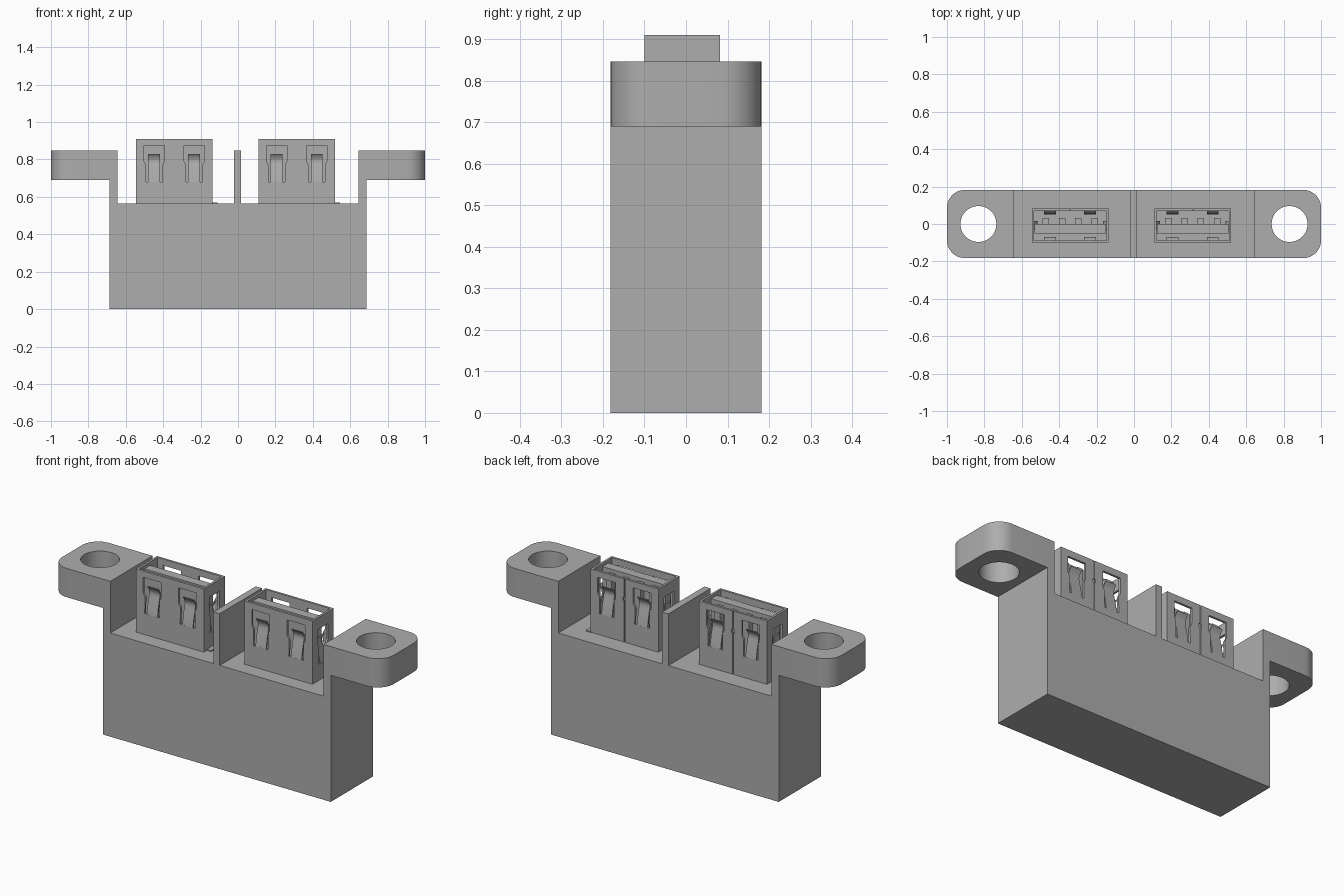
import bpy, bmesh, math
from mathutils import Vector

if "Cube" in bpy.data.objects:
    bpy.data.objects.remove(bpy.data.objects["Cube"], do_unlink=True)

grey = bpy.data.materials.new("plain grey")
grey.use_nodes = True
COLOR = (0.42, 0.42, 0.42, 1)
grey.diffuse_color = COLOR
grey.node_tree.nodes["Principled BSDF"].inputs["Base Color"].default_value = COLOR


def make(name, bm):
    bmesh.ops.recalc_face_normals(bm, faces=bm.faces)
    mesh = bpy.data.meshes.new(name)
    bm.to_mesh(mesh)
    bm.free()
    mesh.materials.append(grey)
    obj = bpy.data.objects.new(name, mesh)
    bpy.context.collection.objects.link(obj)
    return obj


def extrude(name, points, direction):
    """Solid made by sweeping a closed outline along a vector."""
    bm = bmesh.new()
    face = bm.faces.new([bm.verts.new(p) for p in points])
    new = bmesh.ops.extrude_face_region(bm, geom=[face])["geom"]
    bmesh.ops.translate(bm, vec=direction,
                        verts=[v for v in new if isinstance(v, bmesh.types.BMVert)])
    return make(name, bm)


def box(name, x0, x1, y0, y1, z0, z1):
    return extrude(name, [(x0, y0, z0), (x1, y0, z0), (x1, y1, z0), (x0, y1, z0)],
                   (0, 0, z1 - z0))


def activate(obj):
    bpy.ops.object.select_all(action="DESELECT")
    obj.select_set(True)
    bpy.context.view_layer.objects.active = obj


def cut(obj, cutter):
    activate(obj)
    mod = obj.modifiers.new("cut", "BOOLEAN")
    mod.operation, mod.solver, mod.object = "DIFFERENCE", "EXACT", cutter
    bpy.ops.object.modifier_apply(modifier=mod.name)
    bpy.data.objects.remove(cutter, do_unlink=True)


def smooth(obj):
    activate(obj)
    bpy.ops.object.shade_smooth_by_angle(angle=math.radians(30))


# Housing: front outline with two bays, a divider and two mounting ears
W, D = 0.687, 0.182
BAY, TOP, EAR, WALL = 0.565, 0.847, 0.69, 0.643
outline = [(-W, 0), (W, 0), (W, EAR), (1, EAR), (1, TOP), (WALL, TOP), (WALL, BAY),
           (0.017, BAY), (0.017, TOP), (-0.021, TOP), (-0.021, BAY),
           (-WALL, BAY), (-WALL, TOP), (-1, TOP), (-1, EAR), (-W, EAR)]
housing = extrude("housing", [(x, -D, z) for x, z in outline], (0, 2 * D, 0))

# Rounded ear corners
bm = bmesh.new()
bm.from_mesh(housing.data)
corners = [e for e in bm.edges if all(abs(v.co.x) > 0.99 for v in e.verts)
           and abs(e.verts[0].co.z - e.verts[1].co.z) > 0.1]
bmesh.ops.bevel(bm, geom=corners, offset=0.095, segments=10, profile=0.5, affect="EDGES")
bm.to_mesh(housing.data)
bm.free()

# Screw holes
for side in (-1, 1):
    ring = [(side * 0.832 + 0.096 * math.cos(a), 0.096 * math.sin(a), 0.6)
            for a in (math.tau * i / 48 for i in range(48))]
    cut(housing, extrude("hole_cutter", ring, (0, 0, 0.4)))
smooth(housing)

# Socket dimensions, relative to the socket centre
HX, HY, CY, RIM, T = 0.205, 0.091, -0.009, 0.91, 0.012


def window(center, axis):
    """Cutter for a spring window: wide head, narrower legs."""
    half = [(0.045, 0.68), (0.043, 0.77), (0.054, 0.79), (0.054, 0.875)]
    shape = half + [(-u, z) for u, z in reversed(half)]
    if axis == "Y":
        return extrude("window_cutter", [(center + u, -0.3, z) for u, z in shape], (0, 0.6, 0))
    return extrude("window_cutter", [(center - 0.3, CY + u * 0.8, z - 0.03) for u, z in shape],
                   (0.6, 0, 0))


def spring(name, origin, out, width, drop=0.0):
    """Bent leaf spring: leans into the socket, its tip flares back out."""
    out = Vector(out)
    along = Vector((-out.y, out.x, 0))
    path = [(0, 0.678), (-0.008, 0.73), (-0.019, 0.775), (-0.022, 0.79),
            (-0.020, 0.804), (-0.012, 0.818), (-0.003, 0.83)]
    points = [Vector(origin) + out * d + Vector((0, 0, z - drop)) for d, z in path]
    loop = points + [p - out * 0.008 for p in reversed(points)]
    smooth(extrude(name, [p - along * width / 2 for p in loop], along * width))


def socket(name, cx):
    # Open metal shell
    shell = box(name + "_shell", cx - HX, cx + HX, CY - HY, CY + HY, BAY - 0.005, RIM)
    cut(shell, box("cavity", cx - HX + T, cx + HX - T, CY - HY + T, CY + HY - T, 0.6, 1))
    for s in (-1, 1):
        cut(shell, window(cx + s * 0.107, "Y"))
    cut(shell, window(cx, "X"))
    # Rear seam with its small locking notch
    back = CY + HY
    cut(shell, box("seam", cx - 0.002, cx + 0.002, back - 0.006, back + 0.1, BAY, 1))
    cut(shell, box("notch", cx - 0.008, cx + 0.008, back - 0.006, back + 0.1, 0.79, 0.81))
    # Contact springs on all four walls
    for s in (-1, 1):
        for o in (-1, 1):
            spring(name + "_spring", (cx + s * 0.107, CY + o * HY, 0), (0, o, 0), 0.064)
        spring(name + "_side_spring", (cx + s * HX, CY, 0), (s, 0, 0), 0.048, 0.03)
    # Tongue and its four contacts
    box(name + "_tongue", cx - 0.19, cx + 0.19, -0.05, 0, 0.59, 0.895)
    for i in range(4):
        x = cx + (i - 1.5) * 0.087
        box(name + "_contact", x - 0.017, x + 0.017, -0.002, 0.032, 0.59, 0.875)


socket("right_socket", -0.341)
socket("left_socket", 0.314)

# Small solder tabs beside the sockets
box("right_tab", -0.14, -0.11, -0.075, 0.005, BAY - 0.002, BAY + 0.006)
box("left_tab", 0.515, 0.545, 0.02, 0.085, BAY - 0.002, BAY + 0.006)
